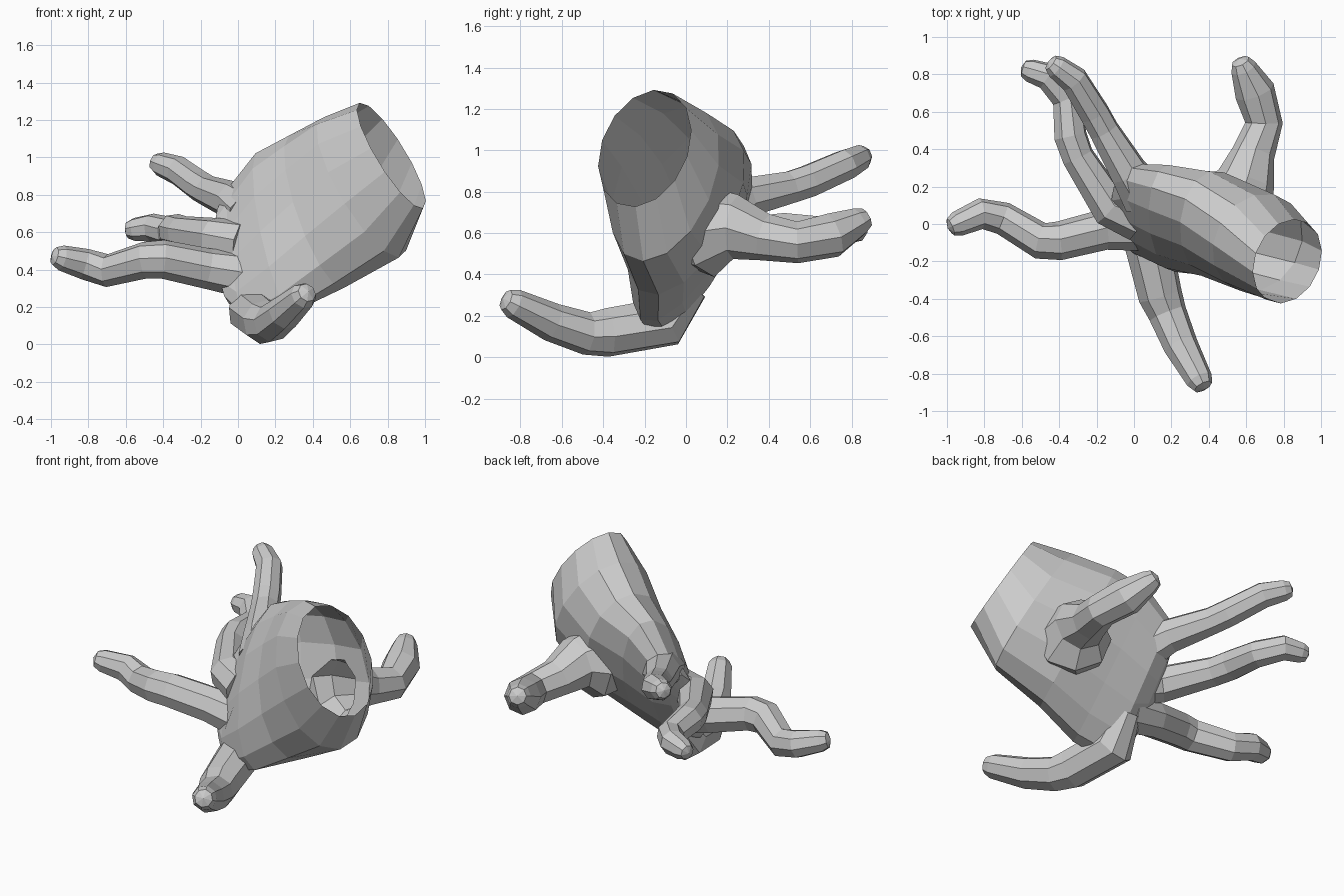
import bpy, bmesh, math
from mathutils import Vector

if "Cube" in bpy.data.objects:
    bpy.data.objects.remove(bpy.data.objects["Cube"])


def finish(name, bm):
    bmesh.ops.recalc_face_normals(bm, faces=bm.faces)
    me = bpy.data.meshes.new(name)
    bm.to_mesh(me)
    bm.free()
    ob = bpy.data.objects.new(name, me)
    bpy.context.collection.objects.link(ob)
    return ob


def ring(bm, c, u, v, n):
    c, u, v = Vector(c), Vector(u), Vector(v)
    return [bm.verts.new(c + u * math.cos(i * math.tau / n) + v * math.sin(i * math.tau / n))
            for i in range(n)]


def bridge(bm, rings):
    for a, b in zip(rings, rings[1:]):
        n = len(a)
        for i in range(n):
            j = (i + 1) % n
            bm.faces.new((a[i], a[j], b[j], b[i]))


def cap(bm, loop, apex):
    tip = bm.verts.new(apex)
    for i in range(len(loop)):
        bm.faces.new((loop[i], loop[(i + 1) % len(loop)], tip))


def finger(name, path, n=8):
    """Closed bent tube through (x, y, z, radius) joints with a rounded tip."""
    bm = bmesh.new()
    pts = [Vector(p[:3]) for p in path]
    rad = [p[3] * 1.04 for p in path]
    d = (pts[-1] - pts[-2]).normalized()
    r = rad[-1]
    pts.append(pts[-1] + d * r * 0.6)
    rad.append(r * 0.72)
    u, rings = Vector((0.2, 0.1, 1)), []
    for i, p in enumerate(pts):
        t = Vector()
        if i > 0:
            t += (p - pts[i - 1]).normalized()
        if i < len(pts) - 1:
            t += (pts[i + 1] - p).normalized()
        t.normalize()
        u = (u - t * u.dot(t)).normalized()
        rings.append(ring(bm, p, u * rad[i], t.cross(u) * rad[i], n))
    bridge(bm, rings)
    bm.faces.new(rings[0])
    cap(bm, rings[-1], pts[-1] + d * r * 0.25)
    return finish(name, bm)


# Wrist and palm: centre, width vector, thickness vector per section
sections = [
    ((0.82, -0.20, 1.01), (-0.12, 0.135, 0.265), (0.14, 0.18, -0.10)),
    ((0.66, -0.10, 0.84), (-0.12, 0.20, 0.34), (0.21, 0.17, -0.16)),
    ((0.42, 0.00, 0.71), (-0.09, 0.23, 0.385), (0.15, 0.17, -0.14)),
    ((0.20, 0.03, 0.60), (-0.07, 0.25, 0.42), (0.10, 0.14, -0.10)),
    ((0.02, 0.07, 0.48), (-0.04, 0.23, 0.38), (0.07, 0.10, -0.05)),
    ((-0.07, 0.08, 0.48), (-0.02, 0.16, 0.26), (0.05, 0.07, -0.03)),
]
bm = bmesh.new()
rings = [ring(bm, *s, 14) for s in sections]
bridge(bm, rings)
bm.faces.new(rings[0])
cap(bm, rings[-1], (-0.10, 0.09, 0.48))
hand = finish("hand", bm)

# Fingers and thumb
parts = [
    finger("index_finger", [
        (0.06, 0.15, 0.70, 0.13), (-0.03, 0.28, 0.77, 0.10), (-0.16, 0.50, 0.82, 0.08),
        (-0.21, 0.59, 0.85, 0.08), (-0.32, 0.77, 0.93, 0.075), (-0.415, 0.84, 0.965, 0.062)]),
    finger("middle_finger", [
        (0.02, 0.03, 0.54, 0.12), (-0.13, 0.09, 0.57, 0.105), (-0.30, 0.36, 0.60, 0.085),
        (-0.34, 0.47, 0.61, 0.087), (-0.36, 0.67, 0.60, 0.078), (-0.46, 0.79, 0.625, 0.073),
        (-0.555, 0.82, 0.615, 0.06)]),
    finger("ring_finger", [
        (0.05, -0.02, 0.37, 0.12), (-0.16, -0.03, 0.405, 0.105), (-0.40, -0.09, 0.455, 0.10),
        (-0.50, -0.09, 0.45, 0.095), (-0.70, 0.03, 0.395, 0.085), (-0.82, 0.055, 0.43, 0.08),
        (-0.945, 0.0, 0.463, 0.065)]),
    finger("little_finger", [
        (0.08, 0.03, 0.34, 0.08), (0.075, -0.10, 0.17, 0.125), (0.14, -0.38, 0.12, 0.115),
        (0.18, -0.48, 0.115, 0.10), (0.25, -0.65, 0.17, 0.09), (0.35, -0.835, 0.26, 0.07)]),
    finger("thumb", [
        (0.44, 0.0, 0.60, 0.16), (0.55, 0.11, 0.61, 0.215), (0.60, 0.24, 0.63, 0.15),
        (0.64, 0.38, 0.58, 0.11), (0.695, 0.54, 0.555, 0.097), (0.645, 0.71, 0.59, 0.105),
        (0.585, 0.835, 0.655, 0.068)]),
]

# Fuse everything into one skin
bpy.context.view_layer.objects.active = hand
for p in parts:
    mod = hand.modifiers.new("join", 'BOOLEAN')
    mod.operation = 'UNION'
    mod.solver = 'EXACT'
    mod.object = p
    bpy.ops.object.modifier_apply(modifier=mod.name)
    bpy.data.objects.remove(p)

# Open the wrist by removing its flat end
c, u, v = (Vector(k) for k in sections[0])
n = u.cross(v).normalized()
bm = bmesh.new()
bm.from_mesh(hand.data)
ends = [f for f in bm.faces if all(abs((w.co - c).dot(n)) < 1e-3 for w in f.verts)]
bmesh.ops.delete(bm, geom=ends, context='FACES')
bm.to_mesh(hand.data)
bm.free()
